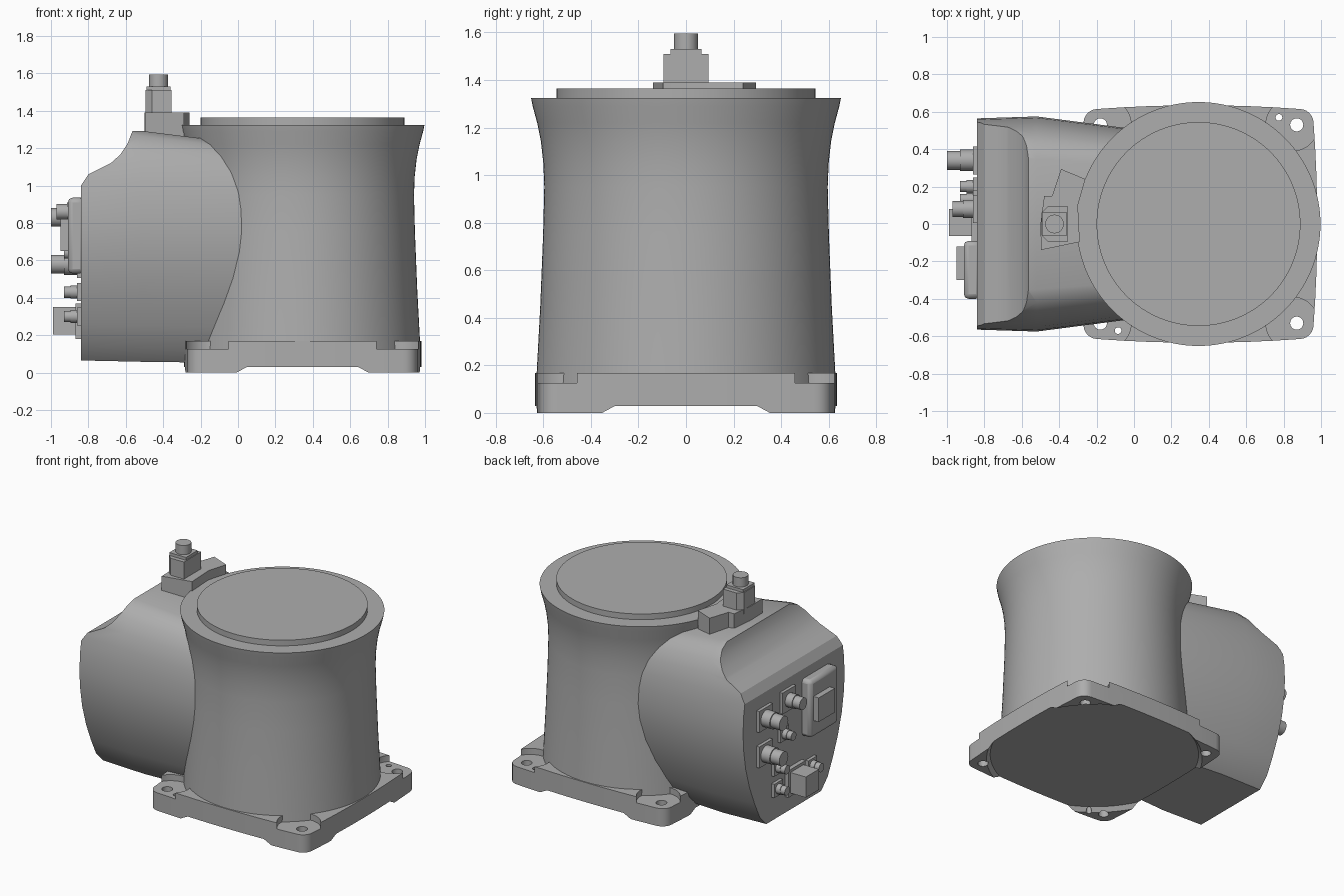
import bpy, bmesh
from math import pi, cos, sin, radians
from mathutils import Matrix, Vector

if "Cube" in bpy.data.objects:
    bpy.data.objects.remove(bpy.data.objects["Cube"])

grey = bpy.data.materials.new("housing grey")
grey.use_nodes = True
GREY = (0.42, 0.42, 0.42, 1)
grey.diffuse_color = GREY
grey.node_tree.nodes["Principled BSDF"].inputs["Base Color"].default_value = GREY

CX = 0.345      # column axis
FACE = -0.84    # connector panel plane


def finish(name, bm, angle=30):
    bmesh.ops.recalc_face_normals(bm, faces=bm.faces)
    mesh = bpy.data.meshes.new(name)
    bm.to_mesh(mesh)
    bm.free()
    obj = bpy.data.objects.new(name, mesh)
    bpy.context.collection.objects.link(obj)
    mesh.materials.append(grey)
    smooth(obj, angle)
    return obj


def smooth(obj, angle=30):
    bpy.ops.object.select_all(action='DESELECT')
    obj.select_set(True)
    bpy.context.view_layer.objects.active = obj
    bpy.ops.object.shade_smooth_by_angle(angle=radians(angle))


def loft(name, rings):
    """Skin equal-length closed rings and cap both ends."""
    bm = bmesh.new()
    loops = [[bm.verts.new(p) for p in ring] for ring in rings]
    n = len(loops[0])
    for a, b in zip(loops, loops[1:]):
        for i in range(n):
            j = (i + 1) % n
            bm.faces.new((a[i], a[j], b[j], b[i]))
    bm.faces.new(loops[0])
    bm.faces.new(loops[-1])
    return finish(name, bm)


def prism(name, outline, z0, z1):
    return loft(name, [[(x, y, z) for x, y in outline] for z in (z0, z1)])


def lathe(name, profile, centre, n=96):
    """Revolve (radius, z) pairs about a vertical axis."""
    cx, cy = centre
    return loft(name, [[(cx + r * cos(2 * pi * i / n), cy + r * sin(2 * pi * i / n), z)
                        for i in range(n)] for r, z in profile])


def box(name, x, y, z):
    return prism(name, [(x[0], y[0]), (x[1], y[0]), (x[1], y[1]), (x[0], y[1])], *z)


def bevel(obj, width):
    mod = obj.modifiers.new("bevel", 'BEVEL')
    mod.width, mod.segments = width, 2
    return obj


def cut(obj, cutter):
    mod = obj.modifiers.new("cut", 'BOOLEAN')
    mod.operation, mod.solver, mod.object = 'DIFFERENCE', 'EXACT', cutter
    bpy.context.view_layer.objects.active = obj
    bpy.ops.object.modifier_apply(modifier=mod.name)
    bpy.data.objects.remove(cutter)


# Column and top flange
lathe("column", [(0.635, 0.03), (0.628, 0.17), (0.613, 0.45), (0.601, 0.75), (0.596, 0.95),
                 (0.6, 1.05), (0.61, 1.14), (0.626, 1.22), (0.645, 1.29), (0.652, 1.325)], (CX, 0), 128)
lathe("top_flange", [(0.545, 1.3), (0.545, 1.365)], (CX, 0), 128)

# Base plate with gently bowed sides and rounded corners
outline = []
for k in range(4):
    turn = Matrix.Rotation(k * pi / 2, 2)
    side = [(0.615 + 0.02 * (1 - (t / 4) ** 2), 0.54 * t / 4) for t in range(-4, 4)]
    corner = [(0.54 + 0.075 * cos(a * pi / 12), 0.54 + 0.075 * sin(a * pi / 12)) for a in range(6)]
    for p in side + corner:
        q = turn @ Vector(p)
        outline.append((CX + q.x, q.y))
base = prism("base_plate", outline, 0, 0.168)
cut(base, lathe("underside_cutter", [(0.735, -0.02), (0.695, 0.03)], (CX, 0)))
for sx in (-1, 1):
    for sy in (-1, 1):
        hole = (CX + sx * 0.525, sy * 0.53)
        cut(base, lathe("pocket_cutter", [(0.14, 0.125), (0.14, 0.3)], (CX + sx * 0.5, sy * 0.53), 48))
        cut(base, lathe("bolt_cutter", [(0.035, -0.1), (0.035, 0.3)], hole, 32))
    cut(base, lathe("pin_cutter", [(0.018, -0.1), (0.018, 0.3)], (CX + sx * 0.43, sx * 0.57), 24))
smooth(base)

# Side housing: bulged section lofted toward the column
section = [(0.31, 0.055), (0.385, 0.13), (0.445, 0.25), (0.5, 0.38), (0.545, 0.53), (0.57, 0.68),
           (0.575, 0.8), (0.568, 0.92), (0.55, 1.03), (0.52, 1.13), (0.475, 1.21), (0.42, 1.265),
           (0.35, 1.293)]
section += [(-y, z) for y, z in reversed(section)]


def slice_at(x, width, top, bottom):
    return [(x, y * width, bottom + (z - 0.055) * (top - bottom) / 1.238) for y, z in section]


housing = loft("side_housing", [slice_at(FACE, 0.982, 1.293, 0.065), slice_at(-0.52, 1, 1.293, 0.058),
                                slice_at(0.1, 0.86, 1.215, 0.05)])
scoop = [(-0.565, 1.5), (-0.565, 1.29), (-0.59, 1.225), (-0.63, 1.165), (-0.68, 1.12), (-0.74, 1.09),
         (-0.8, 1.06), (-0.85, 0.985), (-1, 0.98), (-1, 1.5)]
cut(housing, loft("scoop_cutter", [[(x, y, z) for x, z in scoop] for y in (-0.8, 0.8)]))
smooth(housing, 28)

# Cable bracket and upright connector
prism("cable_bracket", [(-0.497, -0.139), (-0.29, -0.096), (-0.30, 0.1), (-0.26, 0.24), (-0.39, 0.294),
                        (-0.438, 0.15), (-0.48, 0.15), (-0.5, 0)], 1.25, 1.39)
prism("connector_body", [(-0.46, -0.095), (-0.355, -0.095), (-0.355, 0.095), (-0.46, 0.095),
                         (-0.495, 0.06), (-0.495, -0.06)], 1.36, 1.51)
box("connector_neck", (-0.49, -0.36), (-0.065, 0.065), (1.5, 1.53))
lathe("connector_tip", [(0.05, 1.5), (0.05, 1.595)], (-0.425, 0), 32)


# Round sockets on the connector panel
def socket(name, y, z, r, tip, flange):
    def ring(x, rad, n=32):
        return [(x, y + rad * cos(2 * pi * i / n), z + rad * sin(2 * pi * i / n)) for i in range(n)]
    mid = (FACE + tip) / 2 - 0.01
    loft(name, [ring(FACE + 0.02, r * 1.15), ring(mid, r * 1.15), ring(mid, r), ring(tip, r)])
    box(name + "_flange", (FACE - 0.022, FACE + 0.02), (y - flange, y + flange), (z - flange, z + flange))


socket("upper_socket", 0.08, 0.86, 0.042, -0.97, 0.075)
socket("outer_upper_socket", 0.34, 0.83, 0.05, -1.0, 0.075)
socket("outer_lower_socket", 0.34, 0.58, 0.05, -1.0, 0.075)
for i, (y, z) in enumerate([(0.13, 0.64), (0.2, 0.43), (0.2, 0.28), (-0.18, 0.3)]):
    socket("small_socket_%d" % (i + 1), y, z, 0.03, -0.93, 0.048)

# Rectangular plugs on the connector panel
bevel(box("large_plug_frame", (-0.91, FACE + 0.02), (-0.4, -0.09), (0.53, 0.935)), 0.025)
box("large_plug", (-0.95, -0.9), (-0.3, -0.12), (0.65, 0.82))
box("square_plug_base", (FACE - 0.03, FACE + 0.02), (-0.09, 0.1), (0.18, 0.37))
box("square_plug", (-0.99, FACE), (-0.065, 0.08), (0.205, 0.35))
